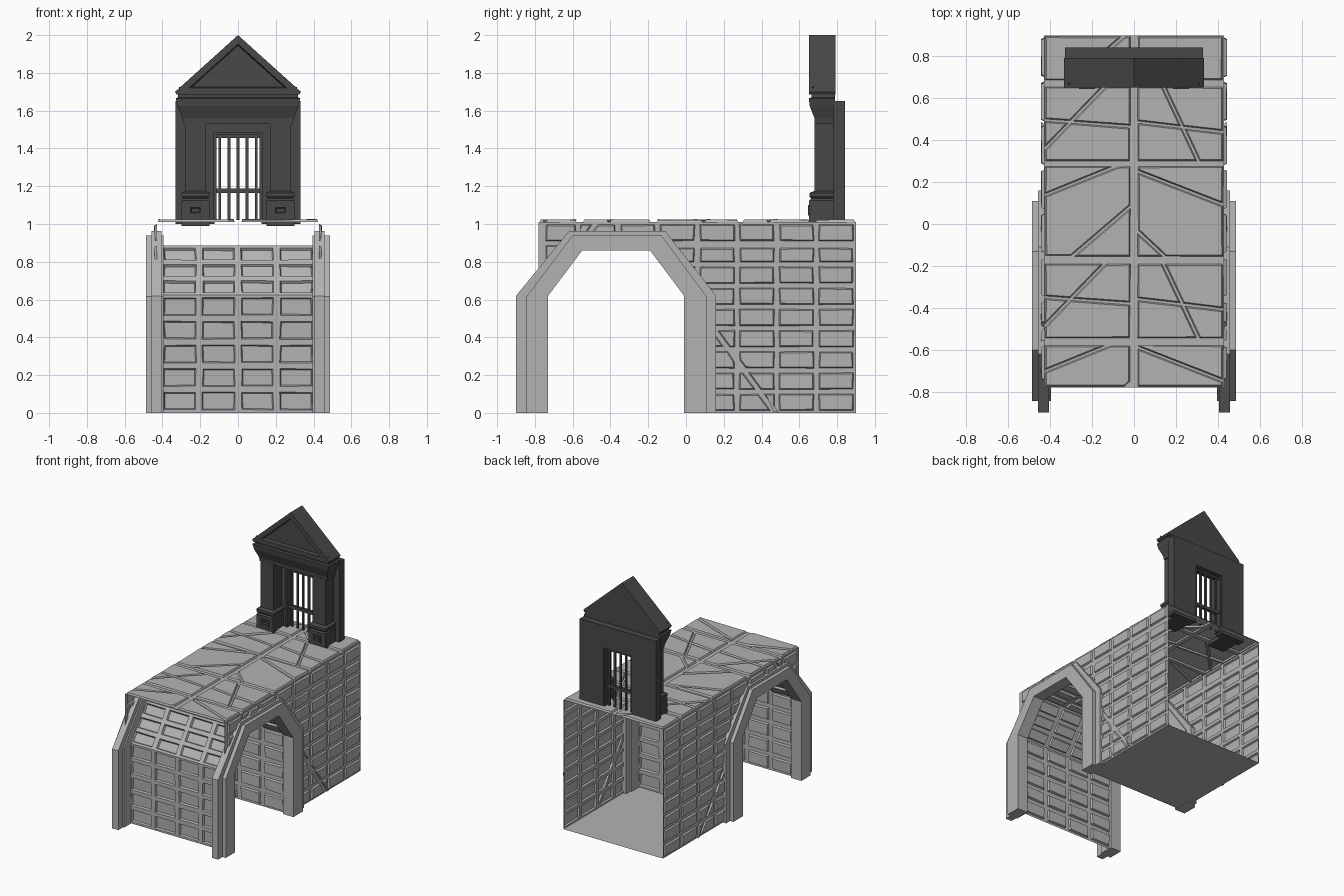
import bpy, bmesh, random
from mathutils import Vector as V

if "Cube" in bpy.data.objects:
    bpy.data.objects.remove(bpy.data.objects["Cube"])

random.seed(4)


def material(name, c):
    m = bpy.data.materials.new(name)
    m.diffuse_color = (c, c, c, 1)
    m.use_nodes = True
    m.node_tree.nodes["Principled BSDF"].inputs["Base Color"].default_value = m.diffuse_color
    return m


STONE = material("light stone", 0.45)
DARK = material("dark stone", 0.065)


def finish(name, bm, mat):
    me = bpy.data.meshes.new(name)
    bm.to_mesh(me)
    bm.free()
    me.materials.append(mat)
    ob = bpy.data.objects.new(name, me)
    bpy.context.collection.objects.link(ob)
    return ob


# Prism: outline drawn in the plane across the axis, extruded from a to b
def prism(name, pts, axis, a, b, mat, panel=None):
    bm = bmesh.new()
    place = (lambda p, t: (t, p[0], p[1])) if axis == 'x' else (lambda p, t: (p[0], t, p[1]))
    f = bm.faces.new([bm.verts.new(place(p, a)) for p in pts])
    r = bmesh.ops.extrude_face_region(bm, geom=[f], use_keep_orig=True)
    d = V((b - a, 0, 0)) if axis == 'x' else V((0, b - a, 0))
    bmesh.ops.translate(bm, verts=[g for g in r['geom'] if isinstance(g, bmesh.types.BMVert)], vec=d)
    bmesh.ops.recalc_face_normals(bm, faces=bm.faces)
    if panel:  # recessed panel in the front face
        front = min(bm.faces, key=lambda q: q.calc_center_median().y)
        bmesh.ops.inset_individual(bm, faces=[front], thickness=panel[0], use_even_offset=True)
        bmesh.ops.inset_individual(bm, faces=[front], thickness=0.006, use_even_offset=True)
        for v in front.verts:
            v.co.y += panel[1]
    return finish(name, bm, mat)


# Stack of rectangular rings (z, x0, x1, y0, y1)
def stack(name, rings, mat):
    bm = bmesh.new()
    loops = [[bm.verts.new(p) for p in ((x0, y0, z), (x1, y0, z), (x1, y1, z), (x0, y1, z))]
             for z, x0, x1, y0, y1 in rings]
    bm.faces.new(loops[0])
    bm.faces.new(loops[-1])
    for A, B in zip(loops, loops[1:]):
        for i in range(4):
            j = (i + 1) % 4
            bm.faces.new((A[i], A[j], B[j], B[i]))
    bmesh.ops.recalc_face_normals(bm, faces=bm.faces)
    return finish(name, bm, mat)


def box(name, x0, x1, y0, y1, z0, z1, mat):
    return stack(name, [(z0, x0, x1, y0, y1), (z1, x0, x1, y0, y1)], mat)


# Thin wall made of cells; each cell gets a raised, slightly uneven stone
def sheet(name, cells, out, gap, depth, wobble, flat=()):
    bm = bmesh.new()
    add = lambda c: bm.faces.new([bm.verts.new(p) for p in c])
    faces = [add(c) for c in cells]
    every = faces + [add(c) for c in flat]
    for f in every:
        f.normal_update()
        if f.normal.dot(out(f.calc_center_median())) < 0:
            f.normal_flip()
    faces = [f for f in faces if f.calc_area() > 0.003]
    bmesh.ops.inset_individual(bm, faces=faces, thickness=gap, use_even_offset=True)
    for f in faces:
        c = f.calc_center_median()
        for v in f.verts:
            v.co = v.co.lerp(c, random.random() * wobble)
    bmesh.ops.inset_individual(bm, faces=faces, thickness=0.006, use_even_offset=True)
    for f in faces:
        n = f.normal.copy()
        for v in f.verts:
            v.co += n * depth * random.uniform(0.75, 1.1)
    return finish(name, bm, STONE)


# Cut a convex 2D polygon by the line a-b; returns (left part, right part)
def cut(poly, a, b):
    side = lambda p: (b[0] - a[0]) * (p[1] - a[1]) - (b[1] - a[1]) * (p[0] - a[0])
    L, R = [], []
    for p, q in zip(poly, poly[1:] + poly[:1]):
        s, t = side(p), side(q)
        if s >= 0:
            L.append(p)
        if s <= 0:
            R.append(p)
        if s * t < 0:
            k = s / (s - t)
            m = (p[0] + (q[0] - p[0]) * k, p[1] + (q[1] - p[1]) * k)
            L.append(m)
            R.append(m)
    return L, R


def rect(a, b, c, d):
    return [(a, c), (b, c), (b, d), (a, d)]


# Arch outlines in y, z
INNER = [(-.73, 0), (-.73, .62), (-.55, .86), (-.19, .86), (-.01, .62), (-.01, 0)]
MID = [(-.845, 0), (-.845, .615), (-.6, .94), (-.13, .94), (.11, .615), (.11, 0)]
OUTER = [(-.9, 0), (-.9, .62), (-.62, .962), (-.11, .962), (.16, .62), (.16, 0)]
VAULT = [(-.755, 0), (-.755, .625), (-.565, .885), (-.175, .885), (.015, .625), (.015, 0)]

# Brick cells of the side walls, clipped by the arch
wall_cells = []
for i in range(8):
    for j in range(9):
        rest = rect(-.78 + .21 * i, -.57 + .21 * i, 1.01 / 9 * j, 1.01 / 9 * (j + 1))
        for a, b in zip(VAULT, VAULT[1:]):
            if len(rest) < 3:
                break
            keep, rest = cut(rest, a, b)
            if len(keep) > 2:
                wall_cells.append(keep)

# Side walls and arch frames on both sides
for s, label in ((-1, "left"), (1, "right")):
    sheet(label + "_brick_wall", [[(s * .43, y, z) for y, z in c] for c in wall_cells],
          lambda c, s=s: V((s, 0, 0)), .011, .013, .07)
    prism(label + "_arch_inner_frame", INNER + MID[::-1], 'x', s * .395, s * .486, STONE)
    prism(label + "_arch_outer_frame", MID + OUTER[::-1], 'x', s * .405, s * .458, STONE)

# Brick vault of the tunnel
vault_cells = []
for (a, b), n in zip(zip(VAULT, VAULT[1:]), (5, 3, 4, 3, 5)):
    a, b = V(a), V(b)
    for k in range(n):
        p, q = a.lerp(b, k / n), a.lerp(b, (k + 1) / n)
        for i in range(4):
            x0, x1 = -.41 + .205 * i, -.205 + .205 * i
            vault_cells.append([(x0, *p), (x1, *p), (x1, *q), (x0, *q)])
sheet("tunnel_vault", vault_cells, lambda c: V((0, -.37 - c.y, .3 - c.z)), .014, .016, .08)

# Paved top with cracked slabs
CRACKS_A = {0: [((-.42, .07), (-.13, .37)), ((-.42, .2), (-.02, .17))],
            1: [((.14, .36), (.31, 0)), ((.03, .19), (.24, .165))]}
CRACKS_B = {0: [((-.42, .30), (-.1, .43)), ((-.3, 0), (-.02, .24))],
            1: [((.02, .41), (.43, .25)), ((.02, .12), (.15, 0))]}
slabs, joints = [], [rect(-.012, .012, -.78, .9)]
ROWS = [(-.78, -.575, CRACKS_B), (-.55, -.185, CRACKS_A), (-.16, .28, CRACKS_B),
        (.295, .66, CRACKS_A), (.68, .9, CRACKS_B)]
for n, (y0, y1, cracks) in enumerate(ROWS):
    if n:
        joints += [rect(-.43, -.012, ROWS[n - 1][1], y0), rect(.012, .43, ROWS[n - 1][1], y0)]
    for side, (x0, x1) in enumerate(((-.43, -.012), (.012, .43))):
        base = y0 - .22 if n == 0 else y0
        pieces = [rect(x0, x1, y0, y1)]
        for a, b in cracks[side]:
            a, b = (a[0], a[1] + base), (b[0], b[1] + base)
            pieces = [h for p in pieces for h in cut(p, a, b) if len(h) > 2]
        slabs += pieces
lift = lambda polys: [[(x, y, 1.01) for x, y in c] for c in polys]
sheet("paved_top", lift(slabs), lambda c: V((0, 0, 1)), .005, .014, .02, lift(joints))

# Floor of the open rear chamber
sheet("chamber_floor", [], lambda c: V((0, 0, 1)), 0, 0, 0,
      [[(-.43, .015, .001), (.43, .015, .001), (.43, .9, .001), (-.43, .9, .001)]])

# Gate house: back slab with a doorway
prism("gate_wall", [(-.33, 1.0), (-.33, 1.65), (.33, 1.65), (.33, 1.0), (.125, 1.0),
                    (.125, 1.48), (-.125, 1.48), (-.125, 1.0)], 'y', .78, .842, DARK)
prism("door_frame", [(-.13, 1.02), (-.13, 1.485), (.13, 1.485), (.13, 1.02), (.115, 1.02),
                     (.115, 1.47), (-.115, 1.47), (-.115, 1.02)], 'y', .77, .835, DARK)

# Columns with plinths and base panels
for s, label in ((-1, "left"), (1, "right")):
    def ring(z, h, y):
        return (z, s * .225 - h, s * .225 + h, y, .79)
    stack(label + "_column", [ring(.99, .073, .652), ring(1.125, .073, .652), ring(1.135, .066, .662),
                              ring(1.145, .075, .654), ring(1.165, .075, .654), ring(1.175, .055, .68),
                              ring(1.54, .055, .68)], DARK)
    cx = s * .225
    prism(label + "_plinth_panel", rect(cx - .038, cx + .038, 1.045, 1.1), 'y', .645, .653, DARK, (.012, .006))

# Entablature and pediment
stack("entablature", [(z, -h, h, y, .79) for z, h, y in
                      ((1.53, .29, .682), (1.56, .295, .68), (1.625, .32, .655), (1.665, .33, .65),
                       (1.67, .318, .665), (1.69, .318, .665))], DARK)
prism("pediment", [(-.325, 1.685), (-.333, 1.7), (0, 2), (.333, 1.7), (.325, 1.685)],
      'y', .65, .792, DARK, (.035, .025))

# Barred gate
for i in range(5):
    x = -.096 + .048 * i
    box("gate_bar", x - .007, x + .007, .8, .814, 1.02, 1.475, DARK)
for z in (1.165, 1.455):
    box("gate_crossbar", -.118, .118, .795, .819, z, z + .024, DARK)
